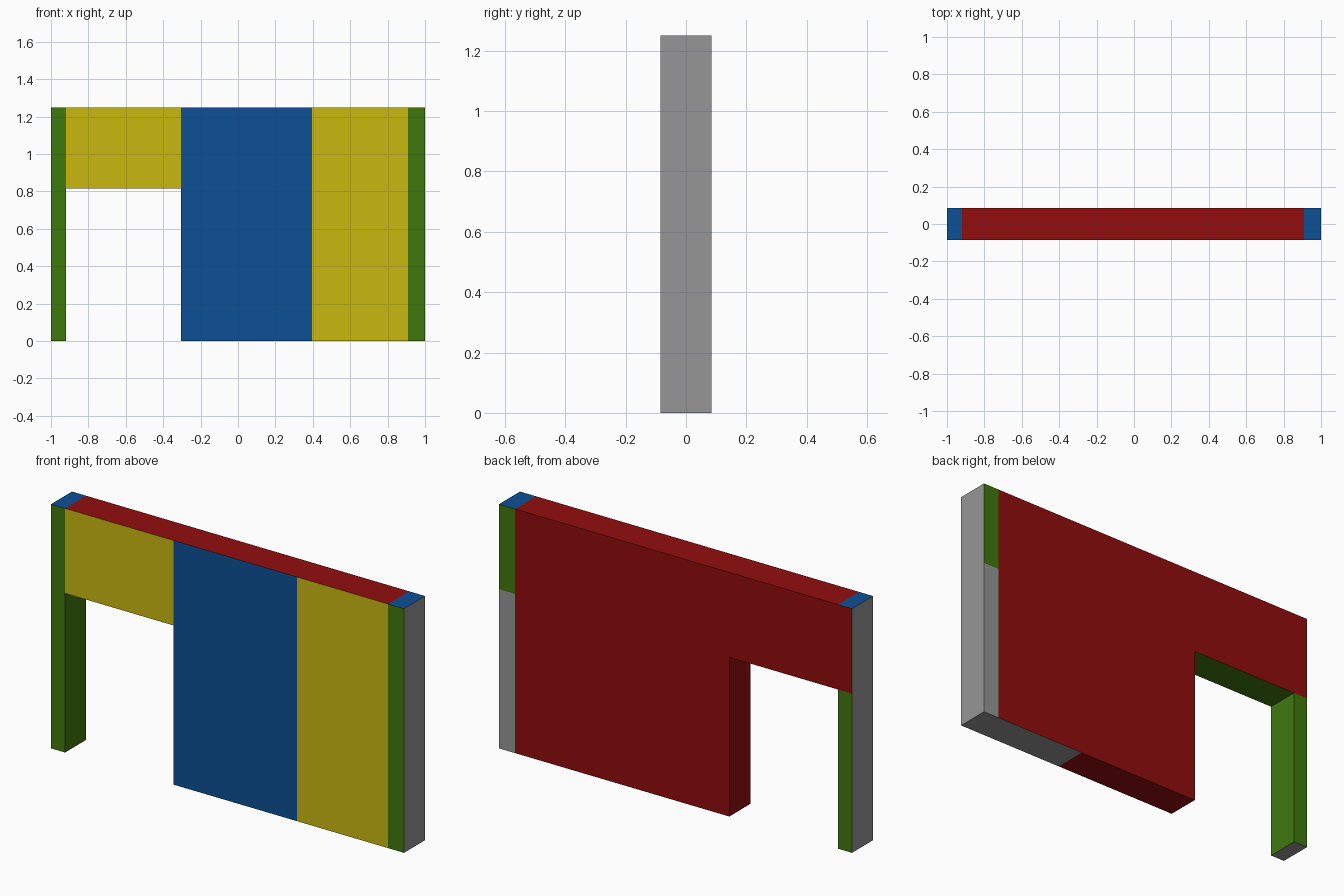
import bpy
import bmesh
from mathutils import Matrix, Vector

if "Cube" in bpy.data.objects:
    bpy.data.objects.remove(bpy.data.objects["Cube"])

DEPTH, TOP, LINTEL = 0.17, 1.25, 0.815
X_POST_L, X_DOOR, X_PANEL, X_POST_R = -0.92, -0.305, 0.395, 0.91

COLOURS = {
    "green": (0.051, 0.19, 0.004, 1),
    "yellow": (0.58, 0.485, 0.005, 1),
    "blue": (0.004, 0.08, 0.30, 1),
    "red": (0.29, 0.004, 0.004, 1),
    "grey": (0.305, 0.305, 0.305, 1),
}
MATS = {}
for key, rgba in COLOURS.items():
    MATS[key] = bpy.data.materials.new(key)
    MATS[key].diffuse_color = rgba

SIDES = {
    "front": Vector((0, -1, 0)), "back": Vector((0, 1, 0)),
    "left": Vector((-1, 0, 0)), "right": Vector((1, 0, 0)),
    "top": Vector((0, 0, 1)), "bottom": Vector((0, 0, -1)),
}


def wall_part(name, x0, x1, z0, z1, **sides):
    """Wall block with a colour per side; sides not named join a neighbour and stay open."""
    bm = bmesh.new()
    bmesh.ops.create_cube(bm, size=1, matrix=(
        Matrix.Translation(((x0 + x1) / 2, 0, (z0 + z1) / 2))
        @ Matrix.Diagonal((x1 - x0, DEPTH, z1 - z0, 1))))
    bm.normal_update()
    used = sorted(set(sides.values()))
    joined = []
    for face in bm.faces:
        side = max(SIDES, key=lambda s: SIDES[s].dot(face.normal))
        if side in sides:
            face.material_index = used.index(sides[side])
        else:
            joined.append(face)
    bmesh.ops.delete(bm, geom=joined, context='FACES')
    mesh = bpy.data.meshes.new(name)
    bm.to_mesh(mesh)
    bm.free()
    for colour in used:
        mesh.materials.append(MATS[colour])
    bpy.context.collection.objects.link(bpy.data.objects.new(name, mesh))


# Left post: door jamb below, corner beside the lintel above
wall_part("left_post_lower", -1, X_POST_L, 0, LINTEL, front="green", back="green",
          left="grey", right="green", bottom="grey")
wall_part("left_post_upper", -1, X_POST_L, LINTEL, TOP, front="green", back="red",
          left="grey", top="blue")

# Lintel over the doorway
wall_part("door_lintel", X_POST_L, X_DOOR, LINTEL, TOP, front="yellow", back="red",
          top="red", bottom="green")

# Wall panel beside the doorway: the jamb below the lintel, joined above it
wall_part("centre_panel_lower", X_DOOR, X_PANEL, 0, LINTEL, front="blue", back="red",
          left="red", bottom="red")
wall_part("centre_panel_upper", X_DOOR, X_PANEL, LINTEL, TOP, front="blue", back="red",
          top="red")

# Right wall panel
wall_part("right_panel", X_PANEL, X_POST_R, 0, TOP, front="yellow", back="red",
          top="red", bottom="grey")

# Right post
wall_part("right_post_lower", X_POST_R, 1, 0, LINTEL, front="green", back="grey",
          right="grey", bottom="grey")
wall_part("right_post_upper", X_POST_R, 1, LINTEL, TOP, front="green", back="green",
          right="grey", top="blue")

for m in bpy.data.materials:
    if m.users and not m.is_grease_pencil:
        m.use_nodes = True
        m.node_tree.nodes["Principled BSDF"].inputs["Base Color"].default_value = m.diffuse_color
